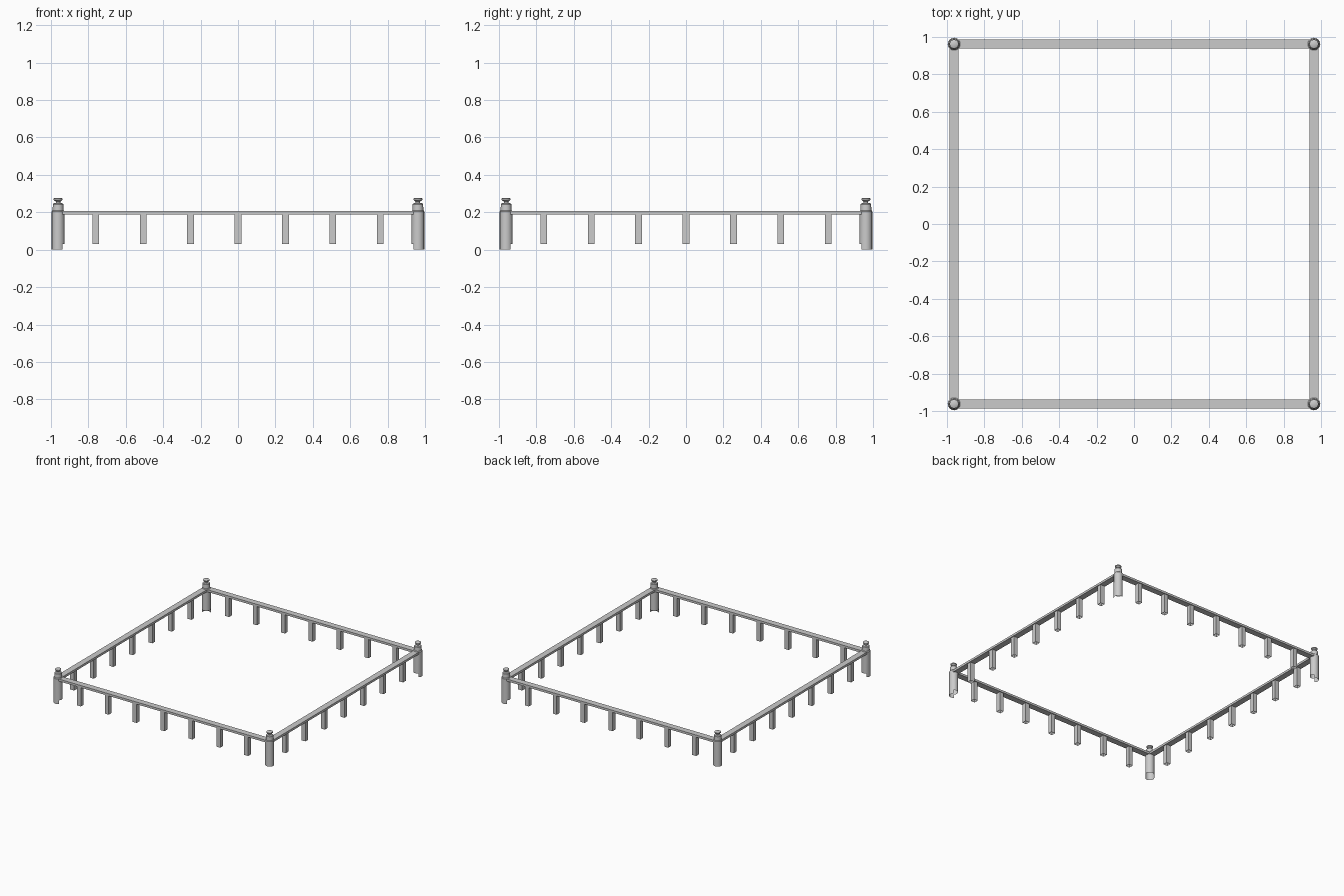
import bpy, bmesh
from math import cos, sin, pi, radians
from mathutils import Matrix, Vector

if "Cube" in bpy.data.objects:
    bpy.data.objects.remove(bpy.data.objects["Cube"])

C = 0.962        # distance of rails and posts from the centre
FLOOR = 0.03     # level of the missing floor slab
SIDES = 16


def make_object(name, bm, smooth=False):
    mesh = bpy.data.meshes.new(name)
    bm.to_mesh(mesh)
    bm.free()
    ob = bpy.data.objects.new(name, mesh)
    bpy.context.collection.objects.link(ob)
    if smooth:
        bpy.ops.object.select_all(action='DESELECT')
        ob.select_set(True)
        bpy.context.view_layer.objects.active = ob
        bpy.ops.object.shade_smooth_by_angle(angle=radians(35))
    return ob


def box(bm, centre, size, open_bottom=False):
    m = Matrix.Translation(centre) @ Matrix.Diagonal((*size, 1))
    verts = bmesh.ops.create_cube(bm, size=1, matrix=m)["verts"]
    if open_bottom:
        faces = {f for v in verts for f in v.link_faces}
        low = [f for f in faces if f.calc_center_median().z < centre[2] - size[2] * 0.49]
        bmesh.ops.delete(bm, geom=low, context='FACES_ONLY')


# Corner post: turned profile, inner half of the foot cut away above the slab
profile = [(0.034, 0), (0.034, FLOOR), (0.034, 0.205), (0.029, 0.211),
           (0.028, 0.243), (0.024, 0.248), (0.012, 0.251), (0.012, 0.257),
           (0.024, 0.266), (0.024, 0.273), (0.018, 0.277)]


def post(name, sx, sy):
    bm = bmesh.new()
    rings = [[bm.verts.new((sx * C + r * cos(2 * pi * i / SIDES),
                            sy * C + r * sin(2 * pi * i / SIDES), z))
              for i in range(SIDES)] for r, z in profile]
    inward = Vector((-sx, -sy))
    for k in range(len(rings) - 1):
        a, b = rings[k], rings[k + 1]
        for i in range(SIDES):
            t = 2 * pi * (i + 0.5) / SIDES
            if k == 0 and inward.dot((cos(t), sin(t))) > 0:
                continue
            j = (i + 1) % SIDES
            bm.faces.new((a[i], a[j], b[j], b[i]))
    bm.faces.new(rings[-1])
    make_object(name, bm, smooth=True)


for yname, sy in (("front", -1), ("back", 1)):
    for xname, sx in (("left", -1), ("right", 1)):
        post(f"{yname}_{xname}_post", sx, sy)

# Four sides: a flat hand rail and seven square balusters each
for n, side in enumerate(("front", "right", "back", "left")):
    turn = Matrix.Rotation(n * pi / 2, 4, 'Z')
    rail = bmesh.new()
    box(rail, (0, -C, 0.197), (2 * C - 0.02, 0.05, 0.018))
    make_object(side + "_rail", rail).matrix_world = turn
    bars = bmesh.new()
    for i in range(-3, 4):
        box(bars, (i * 0.2535, -C, (FLOOR + 0.19) / 2),
            (0.036, 0.036, 0.19 - FLOOR), open_bottom=True)
    make_object(side + "_balusters", bars).matrix_world = turn
